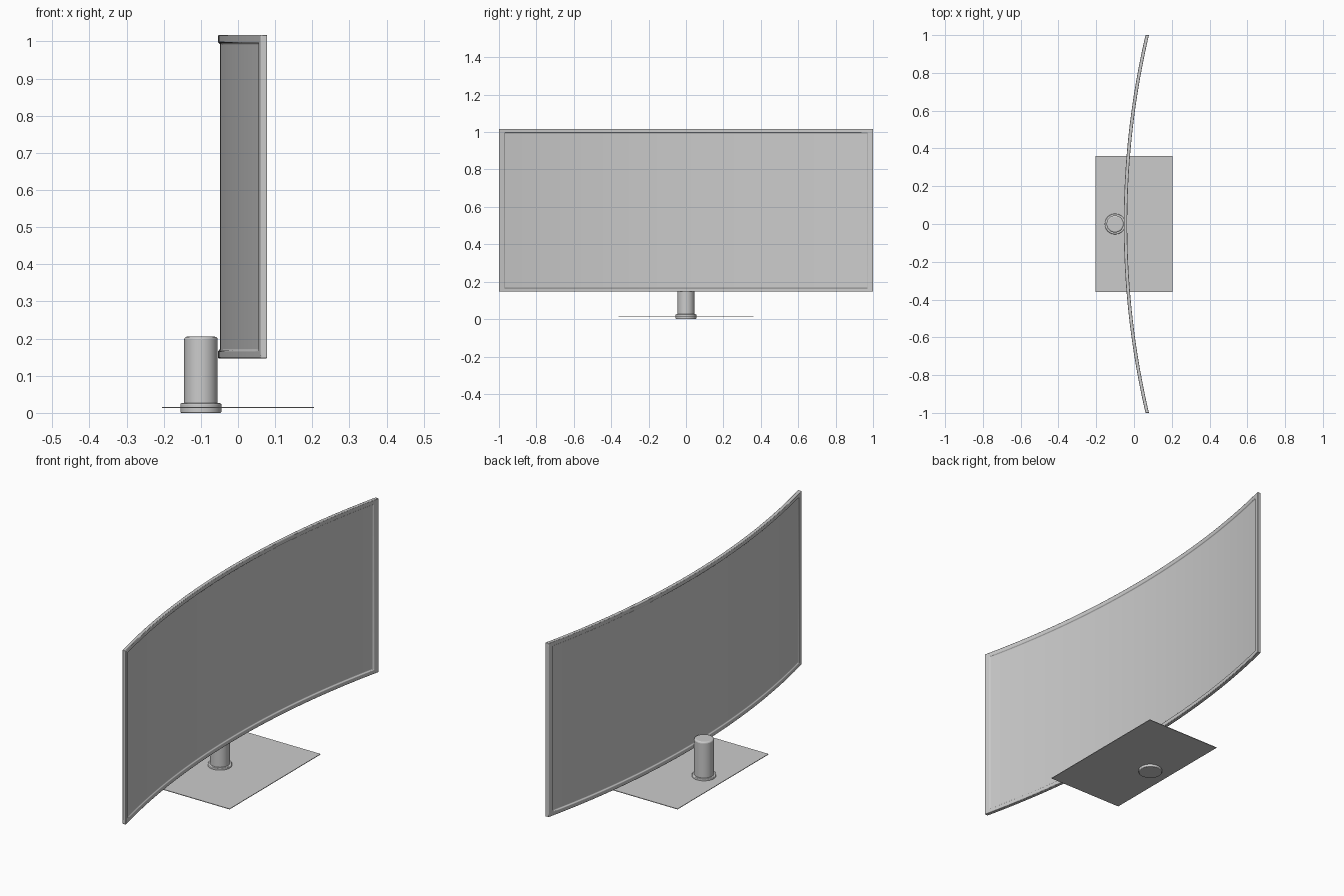
import bpy, bmesh, math
from mathutils import Vector

if "Cube" in bpy.data.objects:
    bpy.data.objects.remove(bpy.data.objects["Cube"])


def finish(name, bm, bevel=0.0, segments=2):
    bmesh.ops.recalc_face_normals(bm, faces=bm.faces[:])
    me = bpy.data.meshes.new(name)
    bm.to_mesh(me)
    bm.free()
    ob = bpy.data.objects.new(name, me)
    bpy.context.collection.objects.link(ob)
    if bevel:
        mod = ob.modifiers.new("soft_edges", 'BEVEL')
        mod.width = bevel
        mod.segments = segments
        mod.limit_method = 'ANGLE'
        mod.angle_limit = math.radians(40)
    bpy.ops.object.select_all(action='DESELECT')
    ob.select_set(True)
    bpy.context.view_layer.objects.active = ob
    bpy.ops.object.shade_smooth_by_angle(angle=math.radians(35))
    return ob


# Curved display: a slab with a recessed panel on both sides, bent to an arc
BOTTOM, TOP, THICK, SAG = 0.147, 1.017, 0.018, 0.115
RADIUS = (1 + SAG ** 2) / (2 * SAG)
inner = 0.972
ys = [-1] + [-inner + 2 * inner * i / 40 for i in range(41)] + [1]
zs = [BOTTOM, BOTTOM + 0.02, TOP - 0.02, TOP]

bm = bmesh.new()
skins = []
for x in (0.0, THICK):
    skins.append([[bm.verts.new((x, y, z)) for z in zs] for y in ys])
panels = []
for skin, flip in zip(skins, (False, True)):
    panel = []
    for i in range(len(ys) - 1):
        for j in range(3):
            quad = [skin[i][j], skin[i][j + 1], skin[i + 1][j + 1], skin[i + 1][j]]
            f = bm.faces.new(quad[::-1] if flip else quad)
            if j == 1 and 0 < i < len(ys) - 2:
                panel.append(f)
    panels.append(panel)
open_edges = [e for e in bm.edges if e.is_boundary]
bmesh.ops.bridge_loops(bm, edges=open_edges)
bmesh.ops.recalc_face_normals(bm, faces=bm.faces[:])
for panel in panels:
    bmesh.ops.inset_region(bm, faces=panel, thickness=0.003, depth=-0.005,
                           use_even_offset=True)
for v in bm.verts:
    v.co.x += -0.054 + RADIUS - math.sqrt(RADIUS ** 2 - min(1, v.co.y ** 2))
finish("curved_screen", bm, 0.002)


# Round stand parts, spun up as cylinders
def cylinder(name, radius, z0, z1, bevel):
    bm = bmesh.new()
    bmesh.ops.create_cone(bm, cap_ends=True, segments=48, radius1=radius,
                          radius2=radius, depth=z1 - z0)
    bmesh.ops.translate(bm, verts=bm.verts[:], vec=Vector((-0.1, 0, (z0 + z1) / 2)))
    finish(name, bm, bevel, 3)


cylinder("stand_column", 0.045, 0.01, 0.205, 0.007)
cylinder("column_collar", 0.055, 0.0, 0.026, 0.003)

# Thin rectangular foot plate
bm = bmesh.new()
bmesh.ops.create_cube(bm, size=1)
for v in bm.verts:
    v.co = Vector((v.co.x * 0.41, v.co.y * 0.72, v.co.z * 0.003 + 0.0145))
finish("foot_plate", bm)
